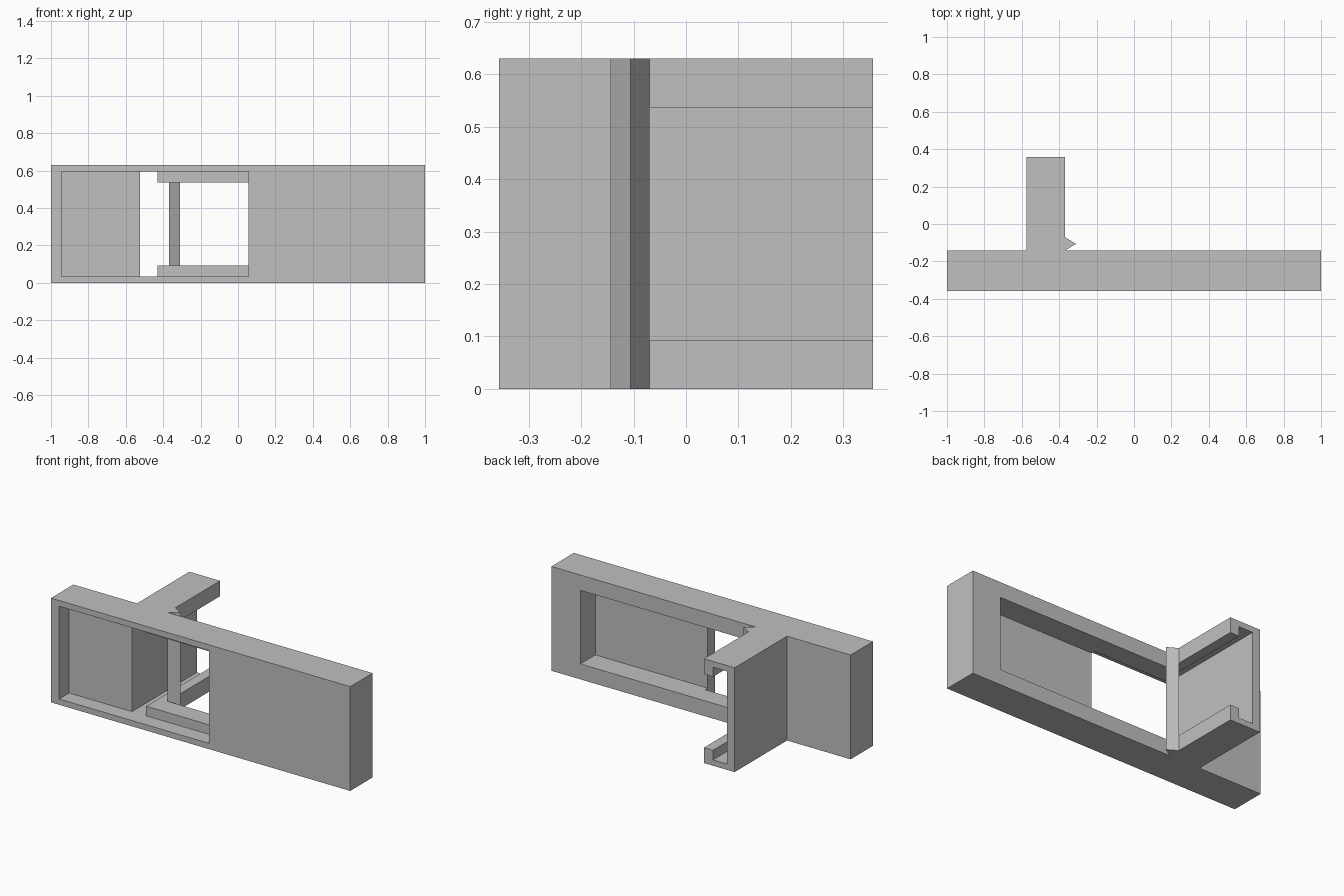
import bpy
import bmesh
from mathutils import Vector

cube = bpy.data.objects.get("Cube")
if cube:
    bpy.data.objects.remove(cube, do_unlink=True)

grey = bpy.data.materials.new("light_grey")
grey.use_nodes = True
colour = (0.53, 0.53, 0.53, 1)
grey.diffuse_color = colour
grey.node_tree.nodes["Principled BSDF"].inputs["Base Color"].default_value = colour

HEIGHT = 0.63
FRONT, BACK, ARM_END = -0.357, -0.143, 0.357
ARM_OUT, ARM_IN = -0.575, -0.37


def prism(name, outline, z0, z1):
    """Extrude an outline in plan from z0 to z1."""
    bm = bmesh.new()
    base = bm.faces.new([bm.verts.new((x, y, z0)) for x, y in outline])
    top = bmesh.ops.extrude_face_region(bm, geom=[base])["geom"]
    verts = [v for v in top if isinstance(v, bmesh.types.BMVert)]
    bmesh.ops.translate(bm, verts=verts, vec=Vector((0, 0, z1 - z0)))
    bmesh.ops.recalc_face_normals(bm, faces=bm.faces)
    mesh = bpy.data.meshes.new(name)
    bm.to_mesh(mesh)
    bm.free()
    mesh.materials.append(grey)
    ob = bpy.data.objects.new(name, mesh)
    bpy.context.collection.objects.link(ob)
    return ob


def cut(target, name, x0, x1, y0, y1, margin):
    """Cut a box that leaves the same margin at top and bottom."""
    cutter = prism(name, [(x0, y0), (x1, y0), (x1, y1), (x0, y1)],
                   margin, HEIGHT - margin)
    cutter.hide_render = True
    mod = target.modifiers.new(name, "BOOLEAN")
    mod.operation = "DIFFERENCE"
    mod.solver = "EXACT"
    mod.object = cutter
    bpy.context.view_layer.objects.active = target
    bpy.ops.object.modifier_apply(modifier=mod.name)
    bpy.data.objects.remove(cutter, do_unlink=True)


# Bar with the rear arm
body = prism("bar_and_arm", [
    (-1, FRONT), (1, FRONT), (1, BACK), (ARM_IN, BACK),
    (ARM_IN, ARM_END), (ARM_OUT, ARM_END), (ARM_OUT, BACK), (-1, BACK)],
    0, HEIGHT)

# Front recess, rear recess, channel along the arm, and the slot between its lips
cut(body, "front_recess", -0.945, 0.055, -0.5, -0.262, 0.035)
cut(body, "rear_recess", -0.45, 0.806, -0.286, -0.1, 0.093)
cut(body, "arm_channel", -0.525, -0.43, -0.3, 0.5, 0.035)
cut(body, "arm_slot", -0.48, -0.3, -0.3, 0.5, 0.093)

# Full-height catch on the inner side of the arm
prism("catch", [(ARM_IN, BACK), (-0.31, -0.106), (ARM_IN, -0.07)], 0, HEIGHT)
